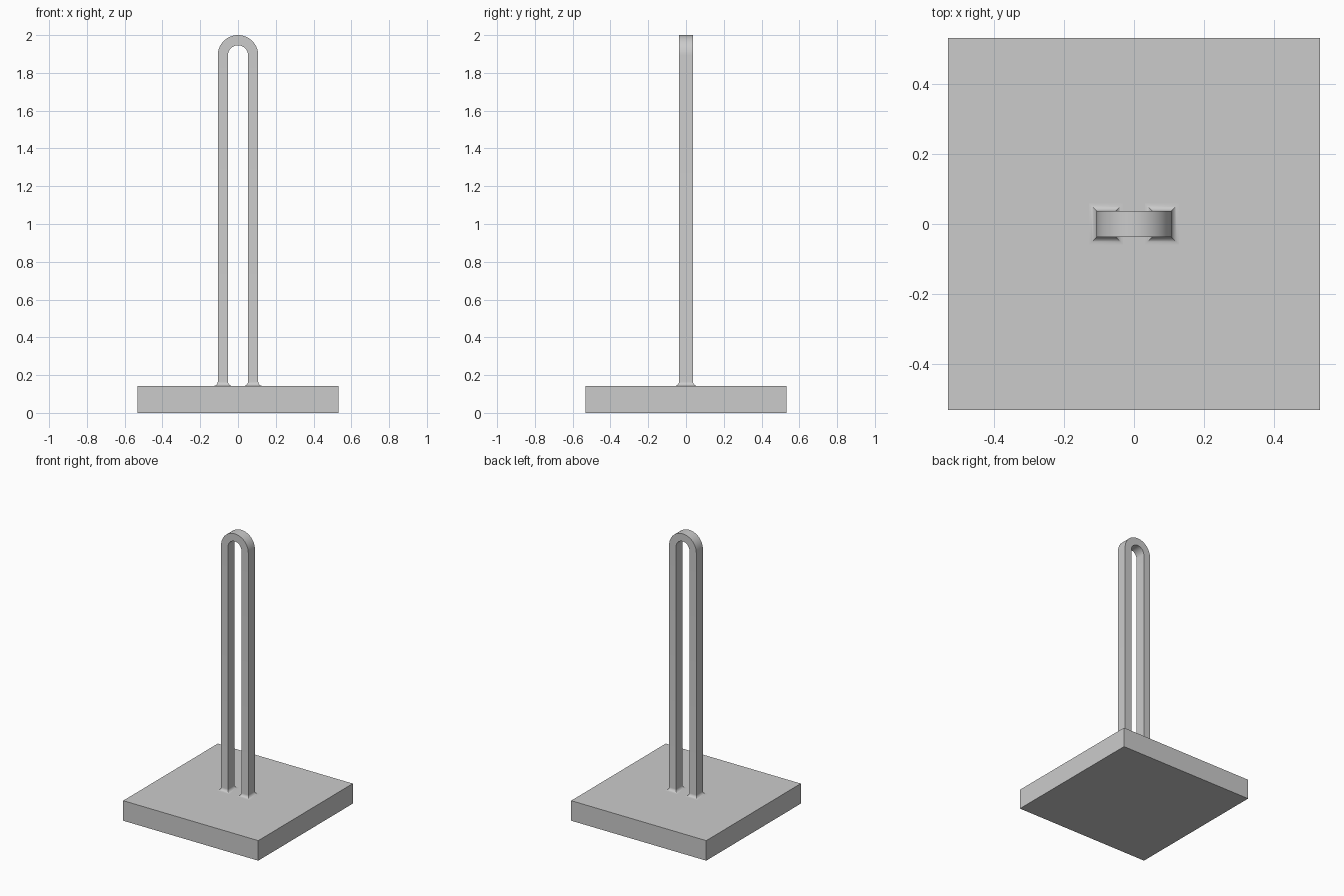
import bpy, bmesh, math
from mathutils import Vector

cube = bpy.data.objects.get("Cube")
if cube:
    bpy.data.objects.remove(cube, do_unlink=True)

# Single grey material
grey = bpy.data.materials.new("light_grey")
grey.use_nodes = True
colour = (0.6, 0.6, 0.6, 1)
grey.diffuse_color = colour
grey.node_tree.nodes["Principled BSDF"].inputs["Base Color"].default_value = colour

BASE_HALF, BASE_TOP = 0.533, 0.143
OUTER, INNER, HALF_DEPTH = 0.107, 0.053, 0.037
FILLET = 0.022
MID, HALF_THICK = (OUTER + INNER) / 2, (OUTER - INNER) / 2
ARC_Z = 2 - OUTER


def finish(bm, name):
    bmesh.ops.recalc_face_normals(bm, faces=bm.faces)
    mesh = bpy.data.meshes.new(name)
    bm.to_mesh(mesh)
    bm.free()
    mesh.materials.append(grey)
    obj = bpy.data.objects.new(name, mesh)
    bpy.context.collection.objects.link(obj)
    return obj


# Square base slab
bm = bmesh.new()
bmesh.ops.create_cube(bm, size=1)
for v in bm.verts:
    v.co = (v.co.x * 2 * BASE_HALF, v.co.y * 2 * BASE_HALF, (v.co.z + 0.5) * BASE_TOP)
finish(bm, "base_slab")

# Sections of the arch: centre, direction across the bar, flare at the foot
foot = []
for i in range(9):
    a = math.pi / 2 * i / 8
    foot.append((BASE_TOP + FILLET * (1 - math.cos(a)), FILLET * (1 - math.sin(a))))
right_leg = [(Vector((MID, 0, z)), Vector((1, 0, 0)), flare) for z, flare in foot]
left_leg = [(Vector((-MID, 0, z)), Vector((-1, 0, 0)), flare) for z, flare in reversed(foot)]
bend = []
for i in range(33):
    a = math.pi * i / 32
    out = Vector((math.cos(a), 0, math.sin(a)))
    bend.append((Vector((0, 0, ARC_Z)) + out * MID, out, 0))

# Loft the rectangular bar through the sections
bm = bmesh.new()
rings = []
for centre, out, flare in right_leg + bend + left_leg:
    t, d = HALF_THICK + flare, HALF_DEPTH + flare
    rings.append([bm.verts.new(centre + out * t * sx + Vector((0, d * sy, 0)))
                  for sx, sy in ((1, 1), (-1, 1), (-1, -1), (1, -1))])
for a, b in zip(rings, rings[1:]):
    for k in range(4):
        n = (k + 1) % 4
        bm.faces.new((a[k], a[n], b[n], b[k]))
bm.faces.new(rings[0])
bm.faces.new(rings[-1])
arch = finish(bm, "arched_bar")

bpy.ops.object.select_all(action="DESELECT")
arch.select_set(True)
bpy.context.view_layer.objects.active = arch
bpy.ops.object.shade_smooth_by_angle(angle=math.radians(30))
